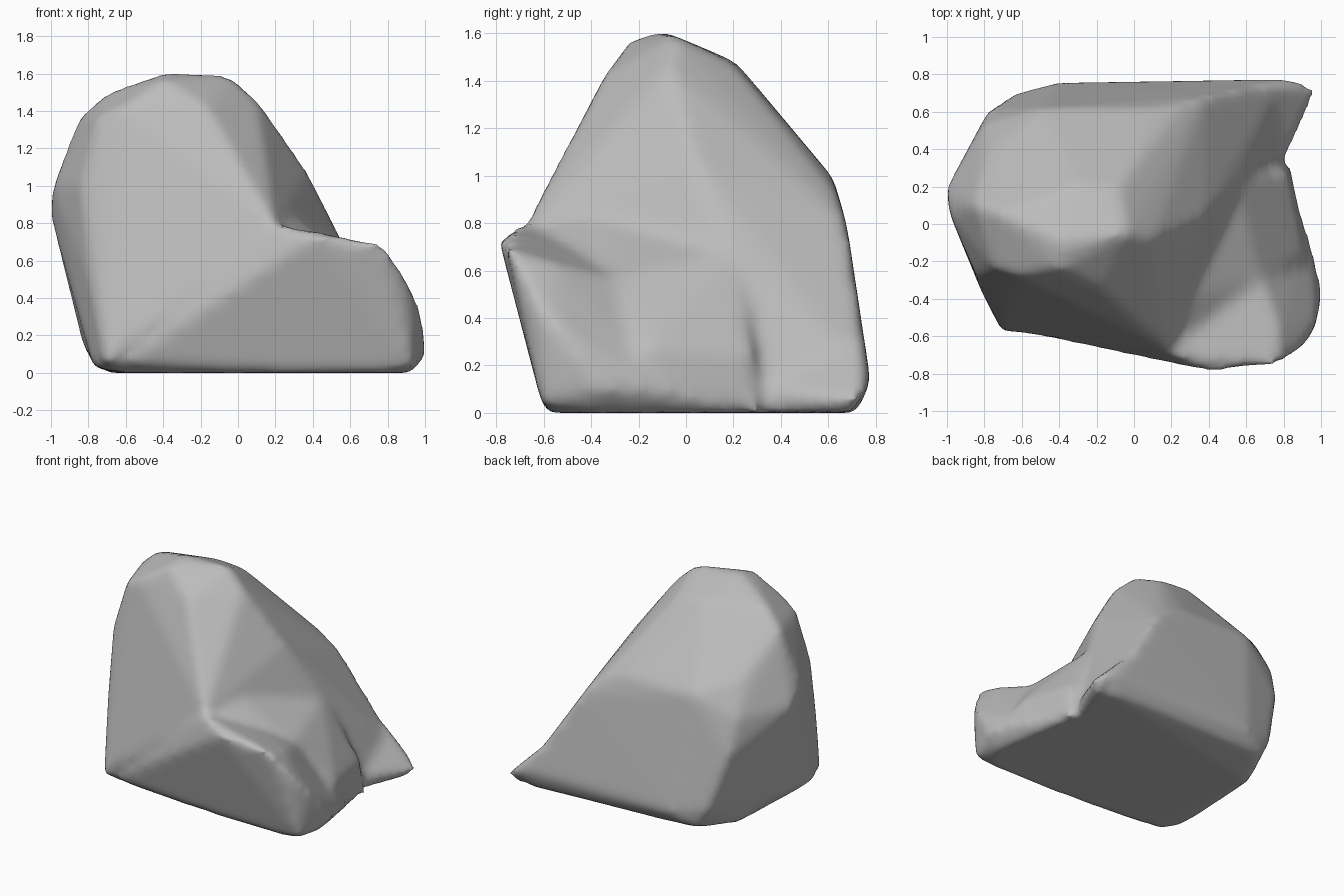
import bpy
import bmesh

cube = bpy.data.objects.get("Cube")
if cube:
    bpy.data.objects.remove(cube, do_unlink=True)

# Single stone colour
stone = bpy.data.materials.new("stone grey")
stone.use_nodes = True
grey = (0.5, 0.5, 0.5, 1)
stone.diffuse_color = grey
stone.node_tree.nodes["Principled BSDF"].inputs["Base Color"].default_value = grey


def add_hull(bm, corners):
    """Wrap a convex lump of stone around its corner points."""
    verts = [bm.verts.new(c) for c in corners]
    hull = bmesh.ops.convex_hull(bm, input=verts)
    spare = {v for v in hull["geom_interior"] + hull["geom_unused"]
             if isinstance(v, bmesh.types.BMVert) and v.is_valid}
    bmesh.ops.delete(bm, geom=list(spare), context="VERTS")


# Tall body: base, belly, crown
body_base = [(-.6, -.5, 0), (-.71, -.58, .06), (-.77, -.4, .03), (-.7, .4, 0),
             (-.83, .2, .15), (.8, .72, 0), (.8, .78, .13), (.8, .15, 0),
             (-.4, .76, .14), (-.56, .69, .04), (-.66, .69, .2), (.8, .4, .1)]
body_belly = [(-1.01, .18, .88), (-.99, .06, 1), (-.88, -.2, .8), (-.8, -.4, .5),
              (-.84, -.28, 1), (-.78, .61, .6), (-.8, .54, .85), (.2, -.68, .79),
              (.3, -.38, .83), (.38, .68, .79), (.25, .64, .92), (.08, .62, .99),
              (-.5, .62, .99), (.56, .18, .7)]
body_crown = [(-.85, .1, 1.37), (-.75, -.24, 1.36), (-.7, .05, 1.5), (-.38, -.1, 1.61),
              (-.4, -.24, 1.57), (-.04, -.05, 1.59), (.1, -.08, 1.47), (-.08, .2, 1.47),
              (-.17, -.35, 1.42), (-.62, -.28, 1.42), (-.3, .21, 1.48),
              (.37, .03, 1.08), (.06, .25, 1.3), (-.75, .42, 1.1)]

# Low foot jutting out at the front
foot = [(.2, -.7, .8), (.4, -.79, .73), (.77, -.75, .69), (.91, -.65, .49),
        (.98, -.53, .34), (1.01, -.36, .1), (.93, -.4, 0), (.93, -.61, .04),
        (.8, -.58, 0), (.3, -.58, 0), (-.6, -.58, .06), (-.5, -.5, 0),
        (.84, .18, 0), (.94, -.07, .1), (.6, -.45, .63), (.78, -.55, .63),
        (.2, -.3, .7), (.6, -.05, .5), (-.4, .2, 0)]

# Gentle saddle filling the hollow between foot and body
saddle = [(.28, -.58, .77), (.3, -.38, .83), (.44, -.46, .7), (.56, .2, .68),
          (.68, -.3, .57), (.82, .3, .25), (.84, .3, 0), (.91, -.15, .28),
          (.96, -.3, .1), (.3, 0, .4), (.4, -.3, 0), (.4, .2, 0)]

# Pointed spur at the back corner
spur = [(.98, .72, .05), (.92, .7, 0), (.85, .79, .13), (.62, .72, .4),
        (.83, .4, .1), (.8, .35, 0), (.4, .6, 0), (.4, .4, .3)]

bm = bmesh.new()
for lump in (body_base + body_belly + body_crown, foot, saddle, spur):
    add_hull(bm, lump)
bmesh.ops.recalc_face_normals(bm, faces=bm.faces)
mesh = bpy.data.meshes.new("boulder")
bm.to_mesh(mesh)
bm.free()
mesh.materials.append(stone)
boulder = bpy.data.objects.new("boulder", mesh)
bpy.context.collection.objects.link(boulder)

# Fuse the lumps and wear down the edges
fuse = boulder.modifiers.new("fuse", "REMESH")
fuse.mode = "VOXEL"
fuse.voxel_size = 0.03
fuse.use_smooth_shade = True
wear = boulder.modifiers.new("wear", "SMOOTH")
wear.factor = 0.5
wear.iterations = 10
